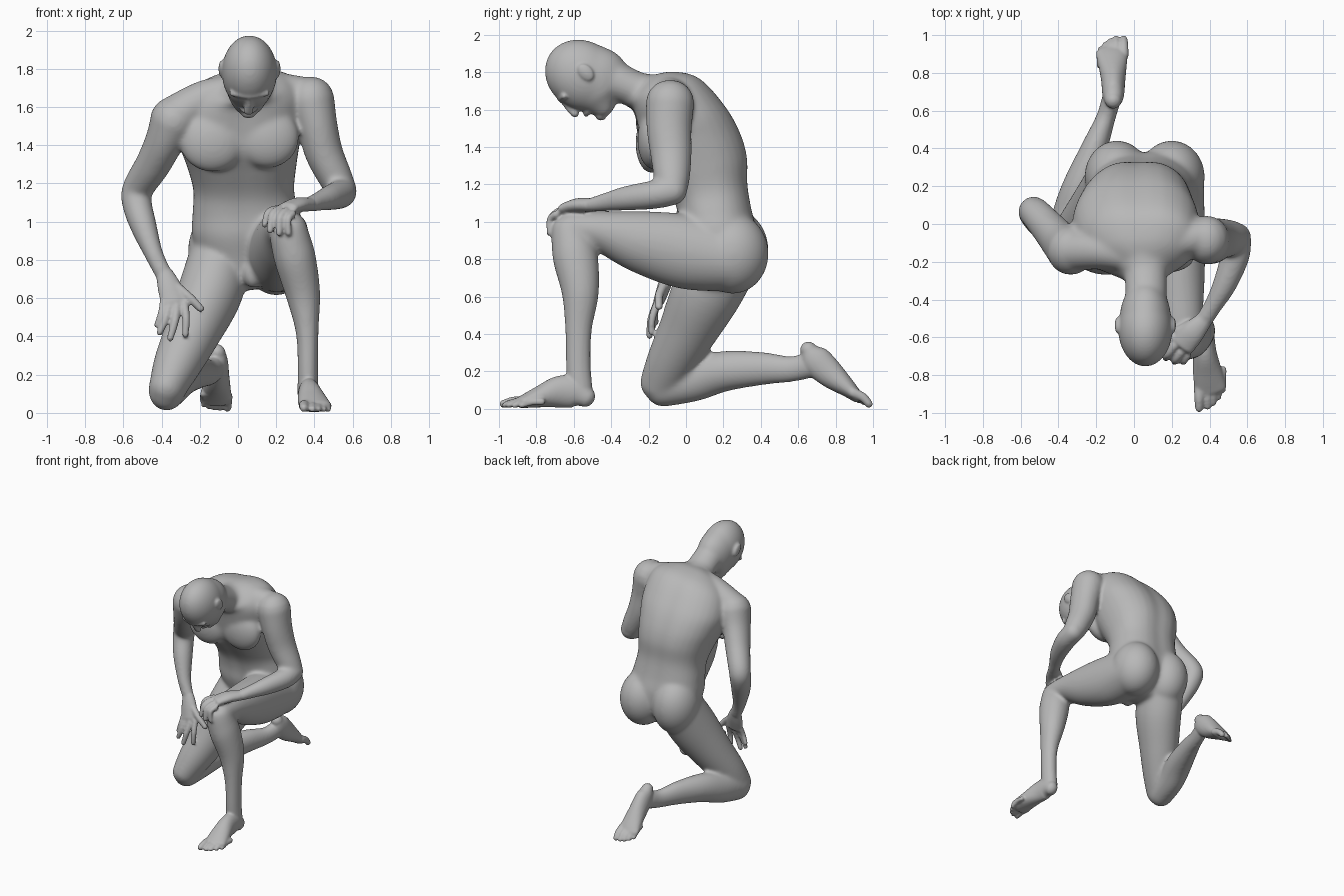
import bpy, bmesh, math
from mathutils import Vector, Matrix

cube = bpy.data.objects.get("Cube")
if cube:
    bpy.data.objects.remove(cube, do_unlink=True)

skin = bpy.data.materials.new("matte_grey")
skin.use_nodes = True
GREY = (0.48, 0.48, 0.48, 1)
skin.diffuse_color = GREY
bsdf = skin.node_tree.nodes["Principled BSDF"]
bsdf.inputs["Base Color"].default_value = GREY
bsdf.inputs["Roughness"].default_value = 0.8

bm = bmesh.new()
SIDES = 32
X, Y = (1, 0, 0), (0, 1, 0)


def spline(rows, steps=5):
    """Smooth curve through equal-length rows of numbers."""
    out = []
    for i in range(len(rows) - 1):
        p = [rows[max(0, min(len(rows) - 1, i + k))] for k in (-1, 0, 1, 2)]
        for s in range(steps):
            t = s / steps
            out.append([0.5 * (2 * b + (c - a) * t + (2 * a - 5 * b + 4 * c - d) * t * t
                               + (3 * b - a - 3 * c + d) * t ** 3) for a, b, c, d in zip(*p)])
    return out + [list(rows[-1])]


def rounded(station, inner, cap):
    """Shrinking ellipses that close the end of a loft, away from its inner neighbour."""
    c, u, v = station
    n = u.cross(v).normalized()
    if n.dot(c - inner[0]) < 0:
        n = -n
    r = min(u.length, v.length) * cap
    return [(c + n * r * math.sin(a), u * math.cos(a), v * math.cos(a))
            for a in (0.4, 0.8, 1.15, 1.45)]


def loft(stations, power=1.0, groove=0.0, cap=1.0):
    """Skin a closed body through (centre, u, v) ellipses with rounded ends."""
    full = (rounded(stations[0], stations[1], cap)[::-1] + stations
            + rounded(stations[-1], stations[-2], cap))
    rings = []
    for c, u, v in full:
        ring = []
        for k in range(SIDES):
            a = 2 * math.pi * k / SIDES
            co, si = math.cos(a), math.sin(a)
            dent = 1 - groove * math.exp(-(co / 0.2) ** 2)
            ring.append(bm.verts.new(c + u * math.copysign(abs(co) ** power, co)
                                     + v * math.copysign(abs(si) ** power, si) * dent))
        rings.append(ring)
    for r0, r1 in zip(rings, rings[1:]):
        for k in range(SIDES):
            j = (k + 1) % SIDES
            bm.faces.new((r0[k], r0[j], r1[j], r1[k]))
    bm.faces.new(rings[0][::-1])
    bm.faces.new(rings[-1])


def tube(points, hint=X, cap=1.0):
    """Limb through (x, y, z, half width along hint, half depth)."""
    rows = spline(points)
    pos = [Vector(r[:3]) for r in rows]
    st = []
    for i, r in enumerate(rows):
        t = (pos[min(i + 1, len(pos) - 1)] - pos[max(i - 1, 0)]).normalized()
        u = Vector(hint)
        u = (u - t * u.dot(t)).normalized()
        st.append((pos[i], u * r[3], t.cross(u) * r[4]))
    loft(st, cap=cap)


def slices(rows, **kw):
    """Body through (centre x, half width, roll, front y, front z, back y, back z)."""
    st = []
    for cx, hw, roll, fy, fz, by, bz in spline(rows):
        st.append((Vector((cx, (fy + by) / 2, (fz + bz) / 2)),
                   Vector((hw, 0, hw * roll)), Vector((0, (by - fy) / 2, (bz - fz) / 2))))
    loft(st, **kw)


def ball(c, s, rx=0):
    m = Matrix.Translation(c) @ Matrix.Rotation(rx, 4, 'X') @ Matrix.Diagonal((*s, 1))
    bmesh.ops.create_uvsphere(bm, u_segments=32, v_segments=20, radius=1, matrix=m)


def digit(base, tip, r, bend):
    b, t = Vector(base), Vector(tip)
    m = (b + t) / 2 + Vector(bend)
    tube([(*b, r * 1.1, r * 1.1), (*m, r, r), (*t, r * 0.85, r * 0.85)], hint=(t - b).orthogonal())


def fuse(voxel, passes):
    """Weld everything built so far into one skin and relax it; returns the mesh."""
    bmesh.ops.recalc_face_normals(bm, faces=bm.faces)
    raw = bpy.data.meshes.new("raw_masses")
    bm.to_mesh(raw)
    tmp = bpy.data.objects.new("raw_masses", raw)
    bpy.context.scene.collection.objects.link(tmp)
    remesh = tmp.modifiers.new("fuse", 'REMESH')
    remesh.mode = 'VOXEL'
    remesh.voxel_size = voxel
    relax = tmp.modifiers.new("relax", 'SMOOTH')
    relax.factor = 0.5
    relax.iterations = passes
    bpy.context.view_layer.update()
    out = bpy.data.meshes.new_from_object(tmp.evaluated_get(bpy.context.evaluated_depsgraph_get()))
    bpy.data.objects.remove(tmp, do_unlink=True)
    bpy.data.meshes.remove(raw)
    return out


# Torso, pelvis to neck base
slices([(.05, .12, 0, .03, .70, .28, .68),
        (.05, .24, 0, .00, .80, .375, .78),
        (.05, .29, 0, -.04, .92, .39, .93),
        (.04, .278, 0, -.05, 1.03, .36, 1.06),
        (.03, .264, 0, -.08, 1.13, .337, 1.2),
        (.02, .287, .02, -.16, 1.25, .337, 1.34),
        (.01, .317, .05, -.235, 1.36, .302, 1.47),
        (.01, .337, .08, -.258, 1.46, .222, 1.61),
        (.02, .31, .12, -.275, 1.55, .08, 1.76),
        (.03, .23, .10, -.29, 1.60, -.07, 1.80),
        (.05, .13, .05, -.32, 1.61, -.18, 1.785)], power=0.88, groove=0.06, cap=0.4)

# Chest, buttocks and groin masses
for c, s in [((-.135, -.185, 1.42), (.17, .085, .16)), ((.155, -.175, 1.44), (.165, .085, .16)),
             ((-.09, .25, .845), (.172, .192, .225)), ((.20, .25, .83), (.175, .192, .215)),
             ((.08, .025, .72), (.05, .06, .07))]:
    ball(c, s)

# Neck and the slopes to the shoulders
tube([(.04, -.12, 1.67, .14, .12), (.06, -.25, 1.70, .115, .098), (.065, -.38, 1.755, .11, .105)])
tube([(.08, -.18, 1.70, .08, .08), (.24, -.09, 1.685, .09, .09), (.38, -.07, 1.65, .1, .1)], hint=Y)
tube([(.02, -.18, 1.69, .08, .08), (-.16, -.14, 1.645, .1, .1), (-.33, -.14, 1.55, .11, .11)], hint=Y)

# Bowed head: skull, then face from brow to chin
ball((.06, -.552, 1.782), (.145, .212, .184), rx=-0.59)
slices([(.06, .132, 0, -.70, 1.69, -.45, 1.94),
        (.06, .138, 0, -.675, 1.655, -.37, 1.90),
        (.06, .133, 0, -.635, 1.633, -.32, 1.84),
        (.06, .118, 0, -.575, 1.60, -.31, 1.77),
        (.055, .10, 0, -.52, 1.58, -.34, 1.72),
        (.055, .072, 0, -.46, 1.555, -.38, 1.64)], cap=0.4)

# Right arm, hanging to the thigh
tube([(-.335, -.14, 1.53, .127, .132), (-.385, -.10, 1.42, .102, .117), (-.445, -.03, 1.30, .092, .1),
      (-.525, .06, 1.17, .082, .082), (-.527, .05, 1.09, .078, .082), (-.495, .0, .98, .07, .075),
      (-.44, -.06, .83, .05, .053), (-.385, -.09, .72, .047, .037)])

# Left arm, resting across the knee
tube([(.385, -.085, 1.64, .12, .13), (.415, -.09, 1.50, .106, .121), (.45, -.08, 1.36, .1, .111),
      (.51, -.075, 1.23, .089, .096), (.54, -.075, 1.17, .08, .082)])
tube([(.545, -.07, 1.165, .077, .077), (.535, -.17, 1.145, .077, .077), (.48, -.32, 1.125, .064, .066),
      (.42, -.43, 1.105, .05, .05), (.37, -.51, 1.09, .048, .038)])

# Left leg, raised knee and shin
tube([(.20, .24, .80, .17, .175), (.215, .0, .84, .16, .2), (.235, -.25, .895, .141, .166),
      (.25, -.46, .95, .117, .11), (.26, -.61, .965, .102, .09)])
tube([(.26, -.62, .965, .1, .102), (.275, -.61, .90, .106, .111), (.30, -.59, .80, .109, .121),
      (.34, -.565, .62, .091, .1), (.362, -.575, .42, .06, .072), (.365, -.575, .22, .054, .068),
      (.365, -.565, .09, .057, .07)], cap=0.7)

# Right leg, kneeling
tube([(-.095, .21, .80, .165, .185), (-.15, .11, .62, .169, .187), (-.24, .01, .42, .147, .157),
      (-.32, -.08, .25, .124, .132), (-.37, -.135, .13, .098, .114)])
tube([(-.375, -.13, .12, .095, .111), (-.34, .04, .155, .095, .116), (-.285, .2, .20, .093, .109),
      (-.21, .4, .215, .071, .09), (-.15, .56, .212, .052, .07), (-.12, .66, .235, .052, .072)])

# Blend the large masses before adding the fine parts
large = fuse(0.011, 16)
bm.clear()
bm.from_mesh(large)
bpy.data.meshes.remove(large)

# Nose, lips, chin and brow
tube([(.06, -.66, 1.645, .014, .014), (.057, -.62, 1.607, .019, .022), (.055, -.594, 1.579, .028, .022)])
tube([(.02, -.525, 1.588, .012, .012), (.055, -.535, 1.577, .015, .017), (.09, -.525, 1.588, .012, .012)], hint=Y)
ball((.055, -.455, 1.567), (.04, .03, .026))
tube([(-.03, -.652, 1.672, .016, .016), (.06, -.675, 1.656, .014, .014), (.15, -.652, 1.672, .016, .016)], hint=Y)
# Ears
for s in (-1, 1):
    ball((.06 + s * .147, -.535, 1.80), (.015, .035, .052), rx=0.75)

# Right hand, spread on the thigh
tube([(-.385, -.09, .73, .045, .034), (-.36, -.115, .66, .062, .036), (-.335, -.145, .575, .068, .03)], cap=0.6)
for base, tip, r in [((-.28, -.15, .57), (-.275, -.185, .41), .02), ((-.32, -.155, .56), (-.355, -.195, .39), .021),
                     ((-.36, -.155, .56), (-.41, -.18, .42), .02), ((-.39, -.145, .58), (-.425, -.16, .46), .018),
                     ((-.32, -.12, .66), (-.195, -.145, .545), .023)]:
    digit(base, tip, r, (0.006, -0.012, 0))

# Left hand, draped over the knee
tube([(.37, -.51, 1.09, .046, .036), (.31, -.575, 1.088, .064, .038), (.255, -.64, 1.068, .068, .032)],
     hint=(.7, -.7, 0), cap=0.6)
for base, tip, r in [((.20, -.60, 1.065), (.14, -.665, .985), .02), ((.215, -.645, 1.065), (.168, -.71, .955), .021),
                     ((.25, -.68, 1.055), (.215, -.73, .94), .02), ((.285, -.695, 1.04), (.265, -.73, .94), .018),
                     ((.30, -.53, 1.07), (.19, -.57, 1.02), .023)]:
    digit(base, tip, r, (-0.012, -0.015, 0.022))

# Left foot, flat on the ground
tube([(.375, -.535, .062, .048, .055), (.37, -.59, .09, .056, .085), (.375, -.68, .09, .062, .085),
      (.39, -.79, .062, .078, .056), (.405, -.875, .037, .085, .034)])
for x, y, r in [(.345, -.975, .026), (.39, -.968, .02), (.42, -.948, .019), (.448, -.918, .018), (.472, -.88, .017)]:
    digit((x, y + .11, .038), (x, y, r), r, (0, 0, 0.008))

# Right foot, trailing on its toes
tube([(-.11, .655, .315, .045, .045), (-.11, .69, .265, .058, .08), (-.11, .77, .188, .065, .075),
      (-.115, .87, .105, .08, .046), (-.12, .91, .068, .084, .033)])
for x, y, z, r in [(-.055, .978, .026, .025), (-.095, .982, .025, .02), (-.125, .97, .027, .019),
                   (-.153, .95, .032, .018), (-.18, .925, .04, .017)]:
    digit((x, y - .085, z + .06), (x, y, z), r, (0, 0.01, 0.005))

# Final continuous skin
mesh = fuse(0.0085, 5)
bm.free()
mesh.name = "kneeling_figure"
mesh.materials.clear()
mesh.materials.append(skin)
for p in mesh.polygons:
    p.material_index = 0
    p.use_smooth = True
body = bpy.data.objects.new("kneeling_figure", mesh)
bpy.context.scene.collection.objects.link(body)
